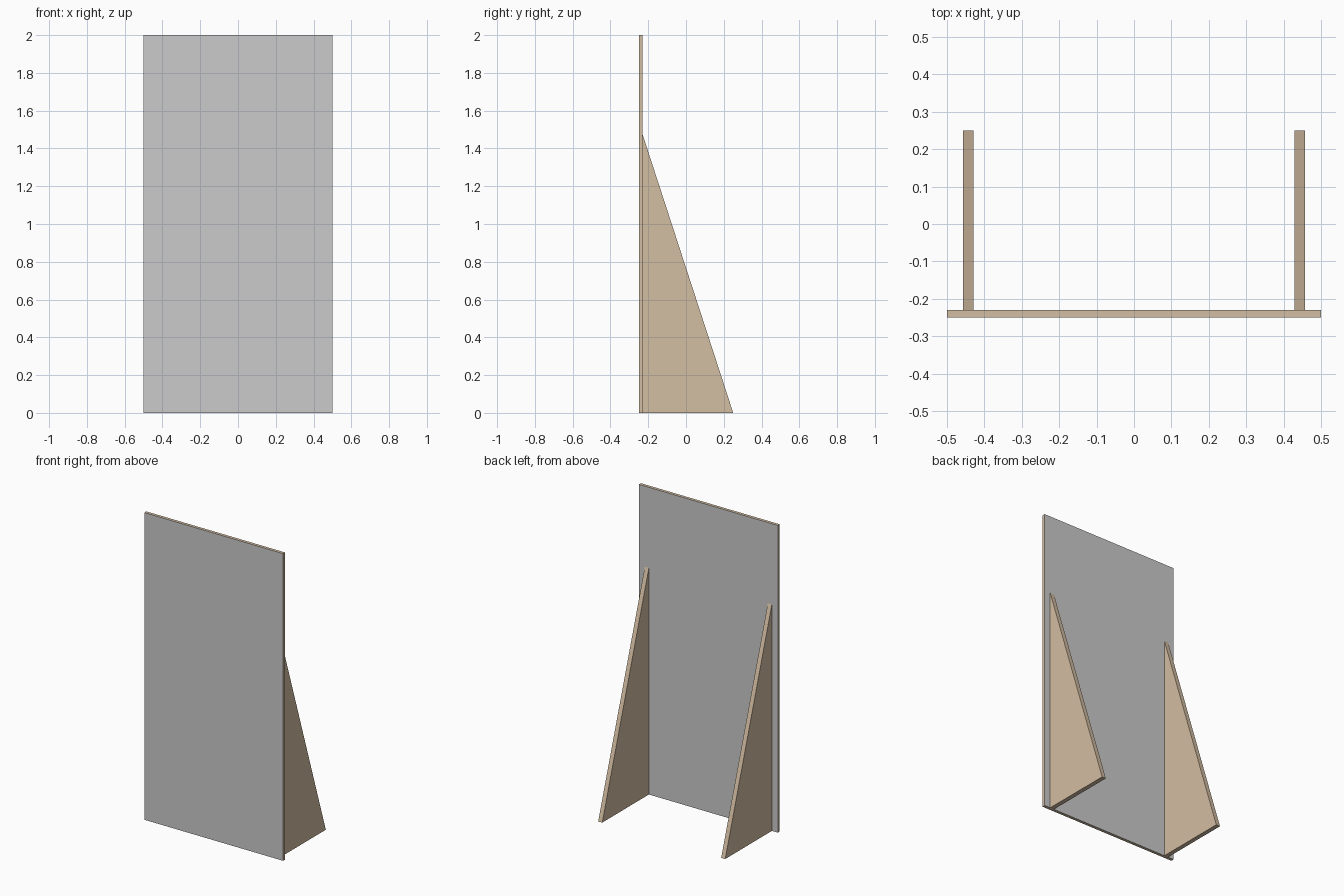
import bpy, bmesh
from mathutils import Vector

if "Cube" in bpy.data.objects:
    bpy.data.objects.remove(bpy.data.objects["Cube"])


def material(name, color):
    m = bpy.data.materials.new(name)
    m.diffuse_color = (*color, 1)
    m.use_nodes = True
    m.node_tree.nodes["Principled BSDF"].inputs["Base Color"].default_value = m.diffuse_color
    return m


wood = material("wood", (0.65, 0.51, 0.36))
grey = material("grey_face", (0.8, 0.8, 0.8))


def extrude_profile(name, profile, x0, x1, mats):
    """Extrude a (y, z) profile along x from x0 to x1."""
    bm = bmesh.new()
    face = bm.faces.new([bm.verts.new((x0, y, z)) for y, z in profile])
    new = bmesh.ops.extrude_face_region(bm, geom=[face], use_keep_orig=True)["geom"]
    verts = [g for g in new if isinstance(g, bmesh.types.BMVert)]
    bmesh.ops.translate(bm, verts=verts, vec=Vector((x1 - x0, 0, 0)))
    bmesh.ops.recalc_face_normals(bm, faces=bm.faces)
    # grey sheets on the front and back, wood on the edges
    if len(mats) > 1:
        for f in bm.faces:
            f.material_index = int(abs(f.normal.y) > 0.9)
    mesh = bpy.data.meshes.new(name)
    bm.to_mesh(mesh)
    bm.free()
    for m in mats:
        mesh.materials.append(m)
    obj = bpy.data.objects.new(name, mesh)
    bpy.context.collection.objects.link(obj)
    return obj


# Upright board
extrude_profile("panel", [(-0.25, 0), (-0.23, 0), (-0.23, 2), (-0.25, 2)],
                -0.5, 0.5, [wood, grey])

# Triangular braces behind the board
brace = [(-0.23, 0), (0.25, 0), (-0.23, 1.475)]
for side, x in (("left", -0.443), ("right", 0.443)):
    extrude_profile(side + "_brace", brace, x - 0.0145, x + 0.0145, [wood])
